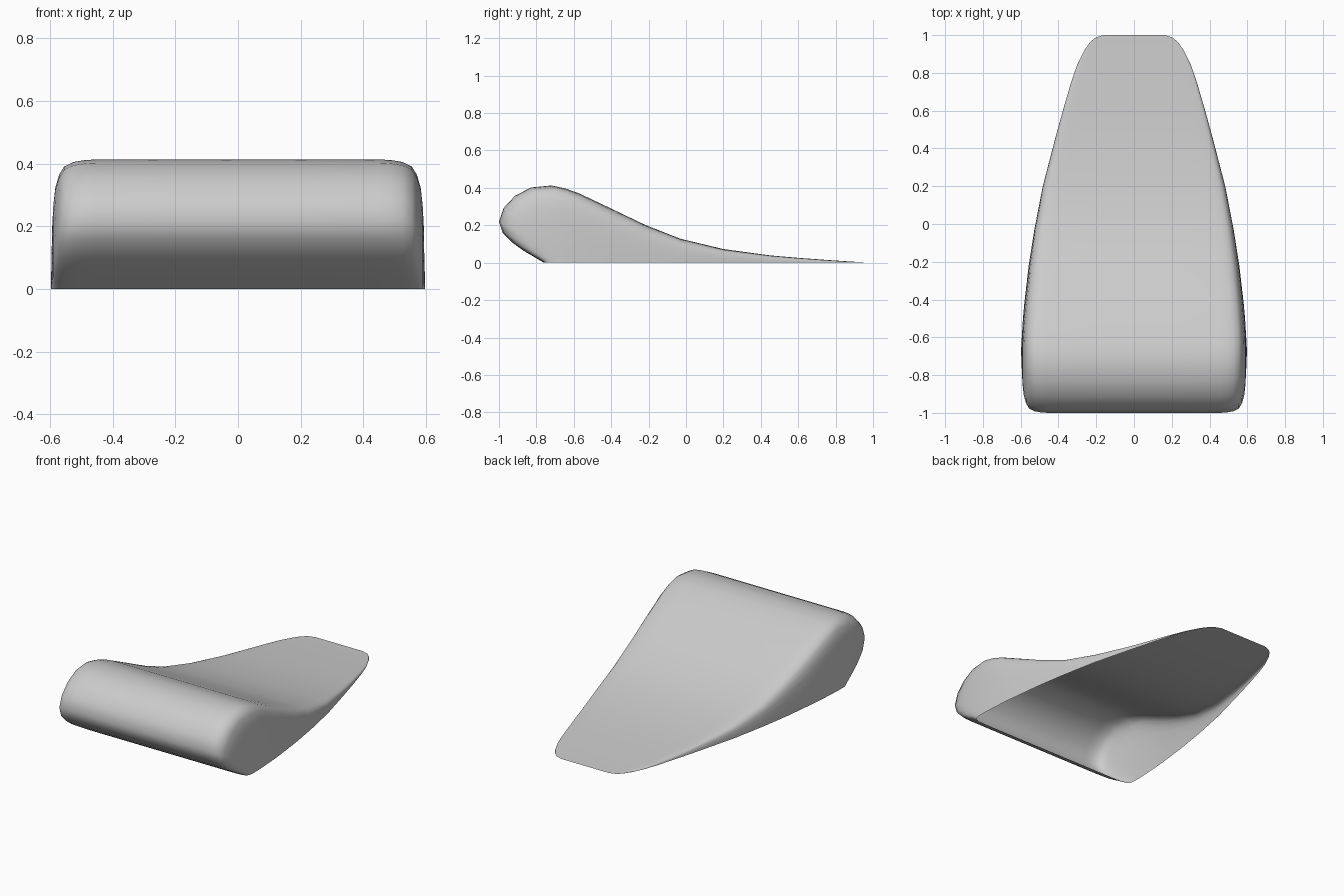
import bpy, bmesh

if "Cube" in bpy.data.objects:
    bpy.data.objects.remove(bpy.data.objects["Cube"])

# Side profile (y, z): front lip, rounded roll, long concave ramp to the tip
PROFILE = [(-.76, 0), (-.81, .03), (-.87, .065), (-.925, .105), (-.98, .16), (-1, .22),
           (-.975, .293), (-.915, .357), (-.83, .402), (-.72, .413), (-.645, .397),
           (-.57, .37), (-.42, .299), (-.22, .203), (-.03, .128), (.2, .073),
           (.45, .039), (.6, .026), (.75, .015), (.84, .009), (.92, .004),
           (.96, .002), (.985, .001), (1, 0)]
# Half width in plan (y, half width)
PLAN = [(-1, .597), (-.65, .597), (-.5, .588), (-.3, .57), (0, .523), (.2, .483),
        (.5, .405), (.65, .363), (.75, .333), (.84, .302), (.92, .263),
        (.96, .235), (.985, .208), (1, .165)]
# Rounded shoulder: (fraction of half width, fraction of height)
SHOULDER = [(0, 1), (.4, 1), (.76, 1), (.82, .995), (.88, .98), (.93, .945), (.957, .88),
            (.977, .78), (.988, .65), (.995, .45), (.999, .2), (1, 0)]


def lerp_table(table, v):
    for (a, fa), (b, fb) in zip(table, table[1:]):
        if v <= b:
            return fa + (fb - fa) * max(0, v - a) / (b - a)
    return table[-1][1]


# Foot of the side wall below each profile point
FRONT = 12
feet = [-.70 + .28 * (i / FRONT) if i < FRONT else y for i, (y, z) in enumerate(PROFILE)]

# Open-bottomed shell, swept from side to side
sections = [(-g, s) for g, s in reversed(SHOULDER[1:])] + SHOULDER
bm = bmesh.new()
rows = []
for g, s in sections:
    row = []
    for (y, z), foot in zip(PROFILE, feet):
        py = foot + (y - foot) * s
        row.append(bm.verts.new((g * lerp_table(PLAN, py), py, z * s)))
    rows.append(row)
for a, b in zip(rows, rows[1:]):
    for i in range(len(a) - 1):
        bm.faces.new((a[i], a[i + 1], b[i + 1], b[i]))
bmesh.ops.remove_doubles(bm, verts=bm.verts, dist=1e-5)
bm.normal_update()
if sum(f.normal.z * f.calc_area() for f in bm.faces) < 0:
    bmesh.ops.reverse_faces(bm, faces=bm.faces)
for f in bm.faces:
    f.smooth = True
mesh = bpy.data.meshes.new("wedge_shell")
bm.to_mesh(mesh)
bm.free()
shell = bpy.data.objects.new("wedge_shell", mesh)
bpy.context.collection.objects.link(shell)
